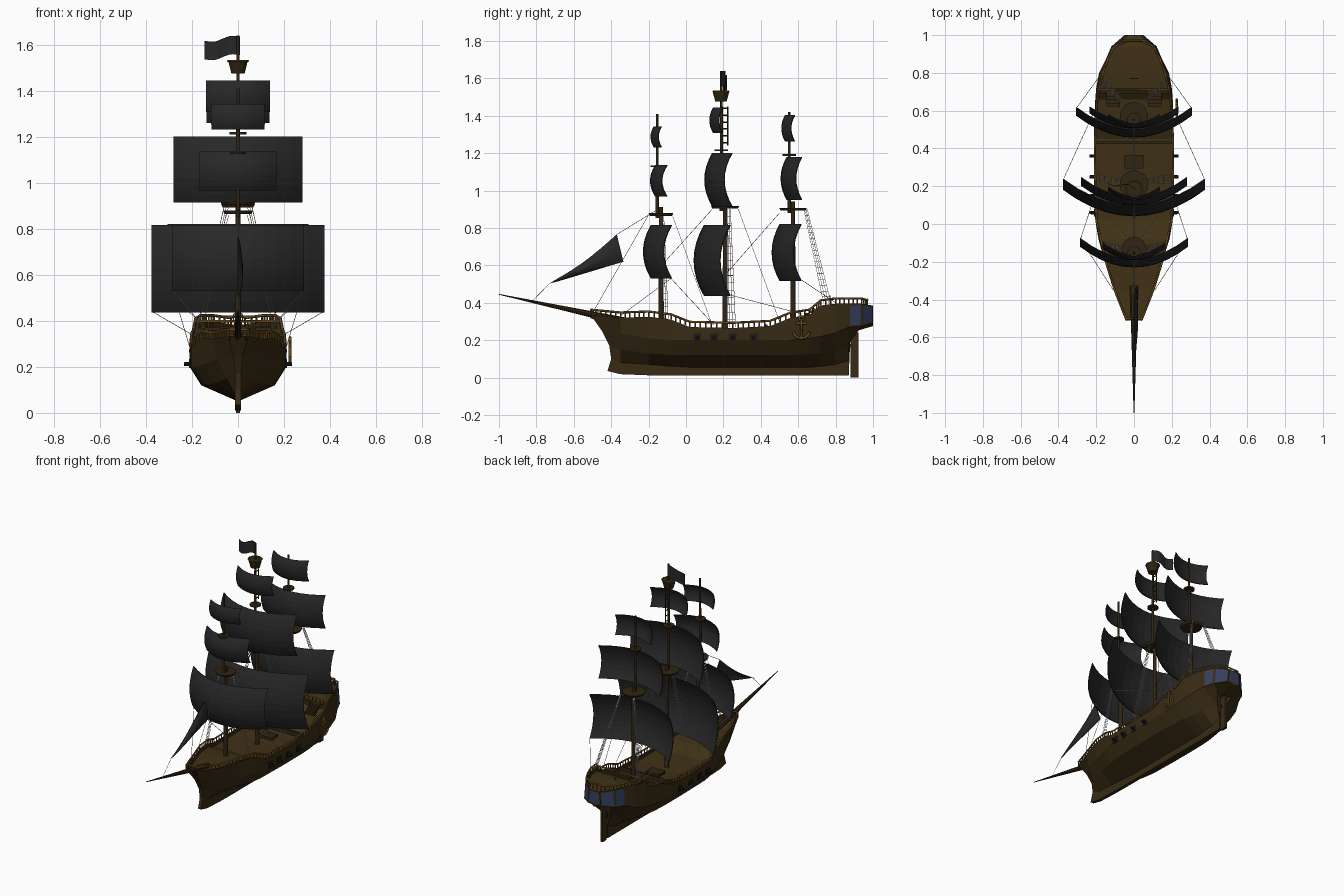
import bpy, bmesh, math
from mathutils import Vector, Matrix

if "Cube" in bpy.data.objects:
    bpy.data.objects.remove(bpy.data.objects["Cube"])


def mat(name, r, g, b):
    m = bpy.data.materials.new(name)
    m.diffuse_color = (r, g, b, 1)
    m.use_nodes = True
    m.node_tree.nodes["Principled BSDF"].inputs["Base Color"].default_value = m.diffuse_color
    return m


HULL = mat("hull_brown", .040, .024, .007)
DECK = mat("deck_brown", .052, .031, .008)
DARK = mat("mast_wood", .030, .018, .006)
GOLD = mat("rail_gold", .17, .085, .015)
SAIL = mat("sail_black", .021, .021, .022)
GLASS = mat("window_blue", .035, .050, .12)
ROPE = mat("rope_grey", .55, .55, .55)
IRON = mat("cannon_iron", .012, .011, .010)


def finish(name, bm, *mats):
    bmesh.ops.recalc_face_normals(bm, faces=bm.faces)
    me = bpy.data.meshes.new(name)
    bm.to_mesh(me)
    bm.free()
    for m in mats:
        me.materials.append(m)
    ob = bpy.data.objects.new(name, me)
    bpy.context.collection.objects.link(ob)
    return ob


def box(name, c, s, m, tilt=0):
    bm = bmesh.new()
    bmesh.ops.create_cube(bm, size=1, matrix=Matrix.Translation(c) @ Matrix.Rotation(tilt, 4, 'X')
                          @ Matrix.Diagonal((*s, 1)))
    return finish(name, bm, m)


def cone(name, a, b, r1, r2, m, sides=12, caps=True):
    a, b = Vector(a), Vector(b)
    bm = bmesh.new()
    rot = (b - a).to_track_quat('Z', 'Y').to_matrix().to_4x4()
    bmesh.ops.create_cone(bm, cap_ends=caps, segments=sides, radius1=r1, radius2=r2, depth=(b - a).length,
                          matrix=Matrix.Translation((a + b) / 2) @ rot)
    return finish(name, bm, m)


def tubes(name, paths, r, m):
    """Thin four-sided tubes along polylines, as one mesh."""
    cu = bpy.data.curves.new(name, 'CURVE')
    cu.dimensions, cu.bevel_depth, cu.bevel_resolution, cu.use_fill_caps = '3D', r, 0, True
    for p in paths:
        sp = cu.splines.new('POLY')
        sp.points.add(len(p) - 1)
        for q, co in zip(sp.points, p):
            q.co = (*co, 1)
    ob = bpy.data.objects.new(name, cu)
    bpy.context.collection.objects.link(ob)
    cu.materials.append(m)
    bpy.ops.object.select_all(action='DESELECT')
    bpy.context.view_layer.objects.active = ob
    ob.select_set(True)
    bpy.ops.object.convert(target='MESH')


def grid(name, fn, nu, nv, m, thick=.005):
    bm = bmesh.new()
    v = [[bm.verts.new(fn(i / nu, j / nv)) for i in range(nu + 1)] for j in range(nv + 1)]
    for j in range(nv):
        for i in range(nu):
            bm.faces.new((v[j][i], v[j][i + 1], v[j + 1][i + 1], v[j + 1][i]))
    bmesh.ops.remove_doubles(bm, verts=bm.verts, dist=1e-5)
    ob = finish(name, bm, m)
    mod = ob.modifiers.new("thickness", 'SOLIDIFY')
    mod.thickness, mod.offset = thick, 0


# Hull stations: y, heights (keel, garboard, bilge, wale, sheer), half widths (bilge, wale, sheer)
ST = [(-.51, .035, .10, .17, .25, .335, .012, .02, .045),
      (-.35, .018, .08, .15, .235, .32, .05, .09, .108),
      (-.20, .012, .07, .13, .21, .325, .10, .148, .155),
      (-.08, .01, .06, .12, .20, .31, .14, .188, .182),
      (.02, .01, .055, .12, .20, .27, .155, .205, .205),
      (.25, .01, .055, .12, .20, .265, .16, .21, .212),
      (.45, .01, .055, .12, .20, .275, .16, .21, .212),
      (.56, .01, .055, .12, .20, .32, .155, .21, .207),
      (.66, .01, .055, .125, .21, .335, .145, .205, .20),
      (.72, .01, .06, .13, .22, .385, .13, .20, .19),
      (.80, .01, .07, .14, .24, .395, .09, .185, .17),
      (.87, .01, .09, .18, .27, .395, .03, .15, .145),
      (.94, .24, .245, .26, .275, .395, .06, .12, .11),
      (1.0, .275, .28, .285, .29, .385, .02, .05, .04)]
SHIFT = {0: (.09, .11, .10, .06, 0), 12: (-.06, -.06, -.03, 0, 0)}  # raked stem and stern counter

bm = bmesh.new()
rings = []
for n, (y, z0, z1, z2, z3, z4, w2, w3, t) in enumerate(ST):
    s = SHIFT.get(n, (0,) * 5)
    half = [(.012, y + s[0], z0), (.012, y + s[1], z1), (w2, y + s[2], z2), (w3, y + s[3], z3),
            (t, y, z4), (t - .012, y, z4), (t - .012, y, z4 - .02)]
    rings.append([bm.verts.new(p) for p in half] + [bm.verts.new((-x, yy, z)) for x, yy, z in reversed(half)])
for a, b in zip(rings, rings[1:]):
    for k in range(14):
        f = bm.faces.new((a[k], a[(k + 1) % 14], b[(k + 1) % 14], b[k]))
        f.material_index = 1 if k == 6 else 0
for r in (rings[0], rings[-1]):
    for i in range(4):
        bm.faces.new((r[i], r[i + 1], r[12 - i], r[13 - i]))
bm.normal_update()
# Stern gallery windows
panes = [f for f in bm.faces if f.calc_center_median().y > .89 and abs(f.normal.z) < .5
         and .3 < f.calc_center_median().z < .36 and f.calc_area() > .005]
bmesh.ops.inset_individual(bm, faces=panes, thickness=.012)
for f in panes:
    f.material_index = 2
finish("hull", bm, HULL, DECK, GLASS)
box("rudder", (0, .90, .12), (.018, .042, .24), HULL)
box("rudder_hinge", (0, .875, .17), (.022, .03, .02), DARK)

# Railings following the sheer line, with balusters
rails, posts = [], []
for s in (1, -1):
    line = [Vector((s * (q[8] - .006), q[0], q[5])) for q in ST]
    line[-1].y -= .03
    rails.append([p + Vector((0, 0, .028)) for p in line])
    for a, b in zip(line, line[1:]):
        n = max(1, round((b - a).length / .028))
        posts += [[a.lerp(b, i / n), a.lerp(b, i / n) + Vector((0, 0, .028))] for i in range(n)]
for y, z, w in ((.71, .37, .185), (.97, .39, .06), (-.50, .335, .045)):
    rails.append([(-w, y, z + .028), (w, y, z + .028)])
    n = max(2, round(w / .014))
    posts += [[(-w + 2 * w * i / n, y, z - .01), (-w + 2 * w * i / n, y, z + .028)] for i in range(n + 1)]
tubes("top_rail", rails, .006, GOLD)
tubes("rail_posts", posts, .004, GOLD)

# Deck fittings
box("deck_bulkhead", (0, .43, .265), (.40, .012, .035), DARK)
box("poop_bulkhead", (0, .70, .34), (.37, .012, .06), HULL)
for s in (1, -1):
    for i in range(4):
        box("stair_step", (s * .11, .63 + i * .018, .325 + i * .013), (.07, .018, .013), DARK)
box("cargo_hatch", (0, .33, .255), (.10, .07, .02), DARK)
tubes("steering_wheel", [[(.022 * math.cos(a * math.pi / 5), .77, .415 + .022 * math.sin(a * math.pi / 5))
                          for a in range(11)], [(0, .77, .37), (0, .77, .437)],
                         [(-.022, .77, .415), (.022, .77, .415)]], .003, GOLD)

# Cannons and gun ports
for s in (1, -1):
    for y in (.06, .15, .25, .36):
        box("gun_port", (s * .208, y, .215), (.008, .042, .04), IRON)
        cone("cannon", (s * .19, y, .212), (s * .235, y, .212), .010, .008, IRON, 8)

# Anchor on the right side
X = .226
arc = [(X, .617 + .045 * math.sin(a), .255 - .045 * math.cos(a)) for a in [(i - 5) * .27 for i in range(11)]]
ring = [(X, .617 + .011 * math.cos(i * .785), .317 + .011 * math.sin(i * .785)) for i in range(9)]
tubes("anchor", [arc, ring, [(X, .617, .21), (X, .617, .308)], [(X, .588, .29), (X, .646, .29)]], .007, GOLD)

# Bowsprit
cone("bowsprit", (0, -.33, .30), (0, -1, .445), .022, .002, DARK, 8)

# Masts: y, foot, platform height, platform radius, topmast disc height, top
MASTS = {"fore": (-.134, .29, .872, .066, 1.13, 1.41), "main": (.209, .24, .91, .076, 1.215, 1.64),
         "mizzen": (.572, .29, .90, .074, 1.19, 1.42)}
for n, (y, z0, zp, rp, zd, zt) in MASTS.items():
    cone(n + "_lower_mast", (0, y, z0), (0, y, zp + .04), .014, .011, DARK)
    cone(n + "_topmast", (0, y - .02, zp - .02), (0, y - .02, zt), .009, .006, DARK)
    cone(n + "_platform", (0, y, zp - .007), (0, y, zp + .007), rp * .9, rp, DARK, 16)
    cone(n + "_top_disc", (0, y - .02, zd - .005), (0, y - .02, zd + .005), .036, .036, DARK)
cone("crows_nest", (0, .187, 1.475), (0, .187, 1.53), .03, .045, DARK, 10)
tubes("crows_nest_rim", [[(.045 * math.cos(i * math.pi / 5), .187 + .045 * math.sin(i * math.pi / 5), 1.53)
                          for i in range(11)]], .004, GOLD)
tubes("mast_ladder", [[(0, y, 1.24), (0, y, 1.45)] for y in (.195, .224)]
      + [[(0, .195, 1.255 + i * .037), (0, .224, 1.255 + i * .037)] for i in range(6)], .004, DARK)

# Square sails: half width, bottom, top, front y, horizontal bulge, vertical bulge
SAILS = {"fore_course": (.285, .53, .815, -.228, .11, .042), "fore_topsail": (.165, .968, 1.135, -.19, .062, .028),
         "fore_topgallant": (.115, 1.232, 1.342, -.187, .04, .016),
         "main_course": (.375, .437, .815, .043, .14, .055), "main_topsail": (.28, .915, 1.20, .10, .105, .042),
         "main_topgallant": (.137, 1.308, 1.443, .127, .05, .02),
         "mizzen_course": (.305, .517, .82, .46, .115, .042), "mizzen_topsail": (.235, .95, 1.178, .508, .08, .032),
         "mizzen_topgallant": (.135, 1.262, 1.403, .512, .05, .02)}
for n, (w, zb, zt, y, a, b) in SAILS.items():
    grid(n + "_sail", lambda u, v: ((2 * u - 1) * w, y + a * (2 * u - 1) ** 2 + b * (2 * v - 1) ** 2,
                                    zb + (zt - zb) * v), 10, 8, SAIL)


# Triangular jib and waving flag
def jib(u, v):
    p = Vector((0, -.73, .503)).lerp(Vector((0, -.37, .765)).lerp(Vector((0, -.335, .62)), u), v)
    p.x = .02 * math.sin(math.pi * u) * math.sin(math.pi * v * .8)
    p.z -= .02 * math.sin(math.pi * v) * (1 - u)
    return p


grid("jib_sail", jib, 6, 8, SAIL)
grid("flag", lambda u, v: (.008 - .152 * u, .187 + .035 * u + .012 * math.sin(6 * u),
                           1.555 + .08 * v - .018 * u + .008 * math.sin(6.3 * u)), 10, 3, SAIL, .004)

# Shrouds with ratlines: top (x, y, z), bottom (x, y, z), spread of feet
ropes = []
for top, foot, d in (((.05, -.135, .87), (.165, -.13, .31), .035), ((.06, .215, .90), (.20, .215, .27), .05),
                     ((.05, .63, .90), (.165, .735, .40), .04)):
    for s in (1, -1):
        m = Vector((s, 1, 1))
        a, b = Vector(top) * m, Vector(foot) * m
        e = Vector((0, d, 0))
        ropes += [[a + e * i * .15, b + e * i / 3] for i in range(4)]
        ropes += [[a.lerp(b, t / 16), (a + e * .45).lerp(b + e, t / 16)] for t in range(1, 16)]
# Sheets from the sail corners, and stays
for s in (1, -1):
    ropes += [[(s * .30, .62, .52), (s * .17, .80, .40)], [(s * .372, .24, .44), (s * .20, .62, .34)],
              [(s * .283, -.08, .53), (s * .208, .15, .28)], [(s * .283, -.08, .53), (s * .11, -.35, .33)],
              [(s * .04, -.07, .86), (s * .2, .14, .28)], [(s * .04, .28, .90), (s * .2, .50, .30)]]
ropes += [[(0, -.15, .90), (0, -.37, .765)], [(0, -.73, .503), (0, -.82, .41)],
          [(0, -.2, .87), (0, -.50, .345)], [(0, .14, .90), (0, -.13, .60)], [(0, .5, .88), (0, .21, .55)]]
tubes("rigging", ropes, .0014, ROPE)
